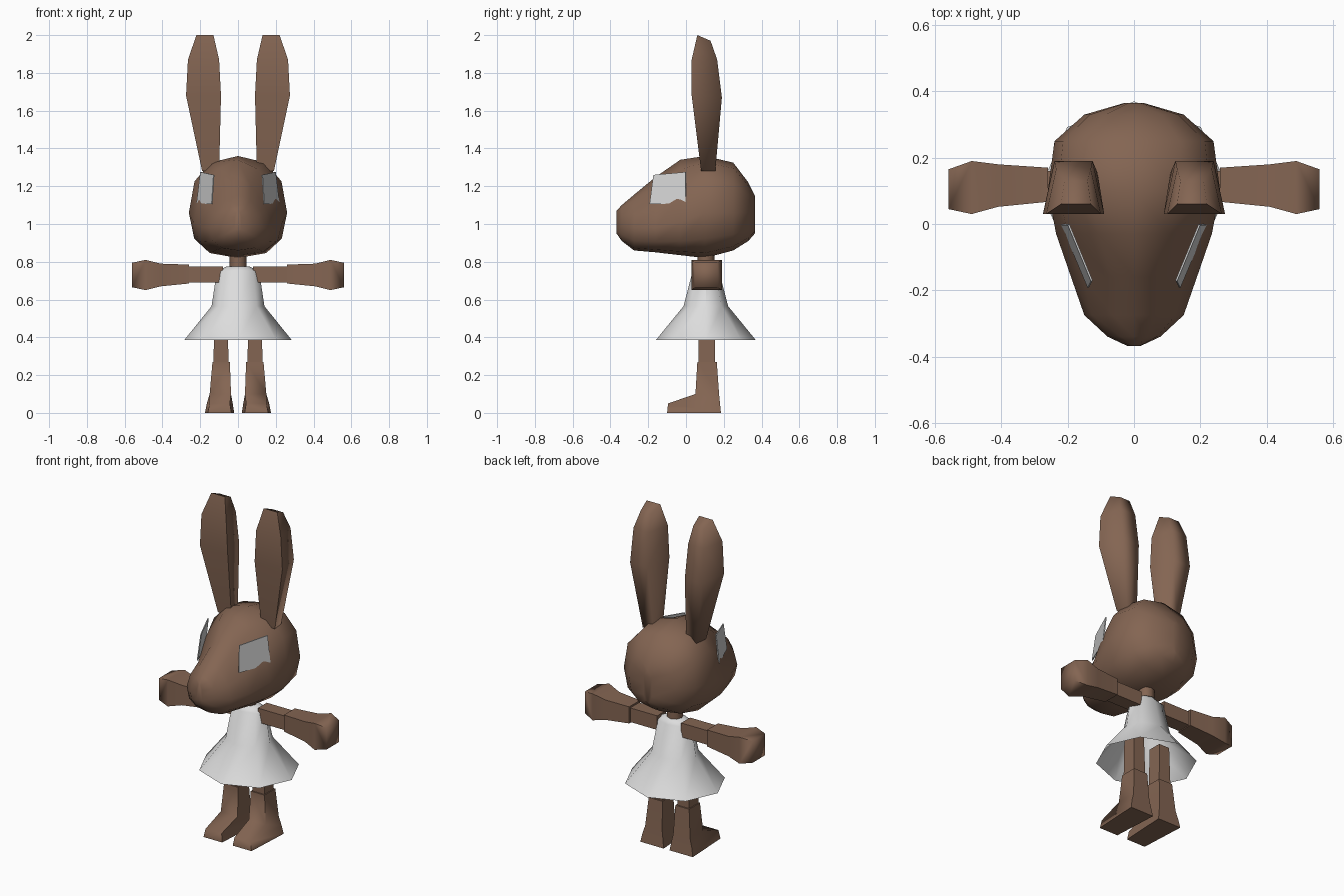
import bpy, bmesh
from math import sin, cos, pi, radians, copysign

cube = bpy.data.objects.get("Cube")
if cube:
    bpy.data.objects.remove(cube, do_unlink=True)


def material(name, rgb):
    m = bpy.data.materials.new(name)
    m.use_nodes = True
    m.diffuse_color = (*rgb, 1)
    m.node_tree.nodes["Principled BSDF"].inputs["Base Color"].default_value = (*rgb, 1)
    return m


FUR = material("brown fur", (0.23, 0.13, 0.085))
CLOTH = material("pale grey cloth", (0.72, 0.72, 0.72))
EYE = material("grey eye", (0.65, 0.65, 0.65))


def loft(name, rings, mat, angle, caps=True, flip_x=False):
    """Skin a list of equal-length point rings into one object."""
    bm = bmesh.new()
    s = -1 if flip_x else 1
    rows = [[bm.verts.new((s * x, y, z)) for x, y, z in ring] for ring in rings]
    n = len(rows[0])
    for a, b in zip(rows, rows[1:]):
        for i in range(n):
            j = (i + 1) % n
            bm.faces.new((a[i], a[j], b[j], b[i]))
    if caps:
        bm.faces.new(rows[0])
        bm.faces.new(rows[-1])
        bmesh.ops.recalc_face_normals(bm, faces=bm.faces)
    me = bpy.data.meshes.new(name)
    bm.to_mesh(me)
    bm.free()
    me.materials.append(mat)
    ob = bpy.data.objects.new(name, me)
    bpy.context.collection.objects.link(ob)
    bpy.ops.object.select_all(action="DESELECT")
    ob.select_set(True)
    bpy.context.view_layer.objects.active = ob
    bpy.ops.object.shade_smooth_by_angle(angle=radians(angle))
    return ob


def pair(name, rings, mat, angle):
    for side, flip in (("left", False), ("right", True)):
        loft(f"{side}_{name}", rings, mat, angle, flip_x=flip)


def power(v, e):
    return copysign(abs(v) ** e, v)


def head_ring(y, w, bottom, widest, top, e):
    """Cross-section with a rounded jaw and a crown of adjustable fullness."""
    ring = []
    for i in range(12):
        c, s = cos(i * pi / 6), sin(i * pi / 6)
        k = e if s > 0 else 0.8
        h = top - widest if s > 0 else widest - bottom
        ring.append((w * power(c, k), y, widest + h * power(s, k)))
    return ring


def oval(z, rx, ry, n=8):
    return [(rx * cos(2 * pi * i / n), 0.105 + ry * sin(2 * pi * i / n), z) for i in range(n)]


def box_z(zf, zb, x0, x1, yf, yb, front=0.0, back=0.0):
    """Four-sided section for upright parts, narrowed at front or back."""
    return [(x0 + front, yf, zf), (x1 - front, yf, zf), (x1 - back, yb, zb), (x0 + back, yb, zb)]


def box_x(x, z0, z1, y0, y1):
    """Four-sided section for sideways parts."""
    return [(x, y0, z0), (x, y1, z0), (x, y1, z1), (x, y0, z1)]


# Head, from the snout to the back of the skull
loft("head", [head_ring(*r) for r in (
    (-0.368, 0.02, 0.95, 1.00, 1.07, 1.0),
    (-0.34, 0.08, 0.91, 0.99, 1.10, 1.0),
    (-0.275, 0.15, 0.86, 0.98, 1.155, 1.2),
    (-0.16, 0.19, 0.85, 0.98, 1.25, 1.45),
    (-0.03, 0.235, 0.835, 1.01, 1.34, 1.15),
    (0.10, 0.26, 0.82, 1.06, 1.36, 0.85),
    (0.25, 0.24, 0.86, 1.06, 1.325, 0.8),
    (0.33, 0.15, 0.91, 1.06, 1.22, 0.8),
    (0.365, 0.03, 0.95, 1.06, 1.15, 0.8))], FUR, 60)

# Eyes, thin plates on the sides of the face
eye = [(0.195, 0.0, 1.275), (0.215, 0.0, 1.11), (0.135, -0.19, 1.105), (0.125, -0.17, 1.26)]
pair("eye", [eye, [(x + 0.005, y - 0.003, z) for x, y, z in eye]], EYE, 30)

# Ears
pair("ear", [box_z(*r) for r in (
    (1.28, 1.28, 0.10, 0.19, 0.08, 0.155, 0, 0.01),
    (1.68, 1.67, 0.09, 0.275, 0.03, 0.19, 0, 0.035),
    (1.87, 1.87, 0.10, 0.265, 0.03, 0.165, 0, 0.03),
    (2.0, 1.97, 0.13, 0.22, 0.06, 0.13, 0, 0.01))], FUR, 80)

# Neck
loft("neck", [oval(0.74, 0.045, 0.045), oval(0.87, 0.045, 0.045)], FUR, 60)

# Dress, open at the hem
loft("dress", [oval(*r) for r in (
    (0.385, 0.285, 0.265), (0.565, 0.14, 0.118),
    (0.75, 0.112, 0.07), (0.775, 0.06, 0.05), (0.776, 0.03, 0.03))], CLOTH, 50, caps=False)

# Arms: thin upper sleeve-end section, then forearm widening into a mitten hand
pair("upper_arm", [box_x(0.08, 0.69, 0.775, 0.075, 0.16),
                   box_x(0.27, 0.69, 0.775, 0.075, 0.16)], FUR, 60)
pair("forearm", [box_x(*r) for r in (
    (0.26, 0.685, 0.785, 0.067, 0.17), (0.41, 0.67, 0.79, 0.052, 0.18),
    (0.49, 0.65, 0.81, 0.03, 0.19), (0.56, 0.665, 0.795, 0.045, 0.165))], FUR, 80)

# Legs and feet
pair("thigh", [box_z(0.26, 0.26, 0.05, 0.13, 0.067, 0.155),
               box_z(0.50, 0.50, 0.055, 0.125, 0.067, 0.15)], FUR, 60)
pair("shin_and_foot", [box_z(*r) for r in (
    (0.27, 0.27, 0.043, 0.135, 0.06, 0.163),
    (0.10, 0.10, 0.037, 0.15, 0.05, 0.175),
    (0.05, 0.05, 0.028, 0.165, -0.095, 0.18, 0.015),
    (0.0, 0.0, 0.02, 0.175, -0.10, 0.185, 0.015))], FUR, 80)
